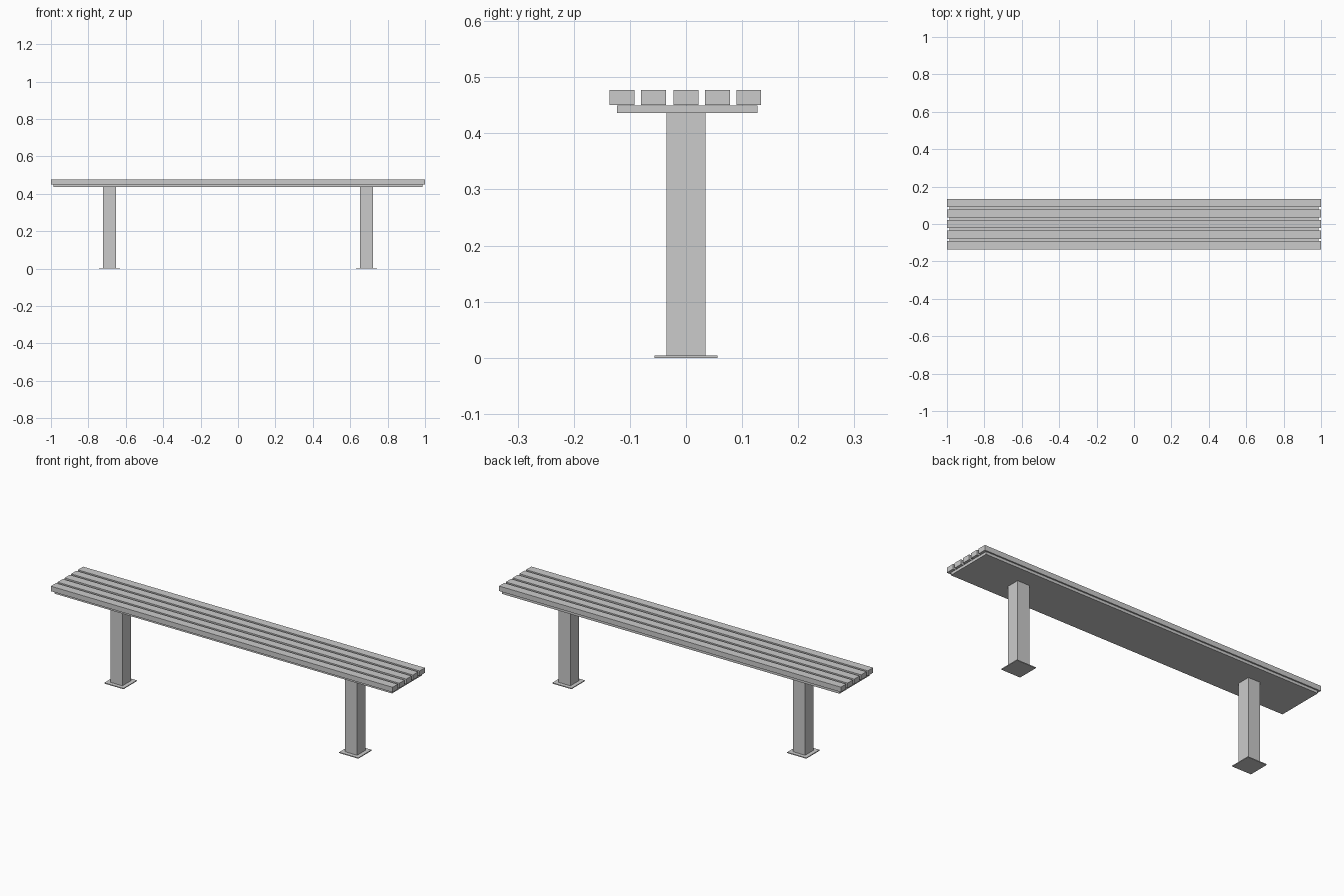
import bpy

if "Cube" in bpy.data.objects:
    bpy.data.objects.remove(bpy.data.objects["Cube"])


def box(name, x, y, z):
    """Box spanning the (min, max) ranges on each axis."""
    bpy.ops.mesh.primitive_cube_add(size=1, location=[(a + b) / 2 for a, b in (x, y, z)])
    ob = bpy.context.object
    ob.name = name
    ob.scale = [b - a for a, b in (x, y, z)]
    bpy.ops.object.transform_apply(location=False, rotation=False, scale=True)
    return ob


# Seat slats
for i, cy in enumerate((-0.114, -0.058, 0.0, 0.056, 0.112)):
    box(f"seat_slat_{i + 1}", (-1, 1), (cy - 0.022, cy + 0.022), (0.4505, 0.477))

# Support panel under the slats
box("seat_support", (-0.987, 0.987), (-0.123, 0.127), (0.436, 0.45))

# Legs with thin foot plates
for side, cx in (("left", -0.687), ("right", 0.687)):
    box(f"{side}_leg", (cx - 0.035, cx + 0.035), (-0.035, 0.035), (0.0045, 0.436))
    box(f"{side}_foot_plate", (cx - 0.056, cx + 0.056), (-0.056, 0.056), (0, 0.0045))
